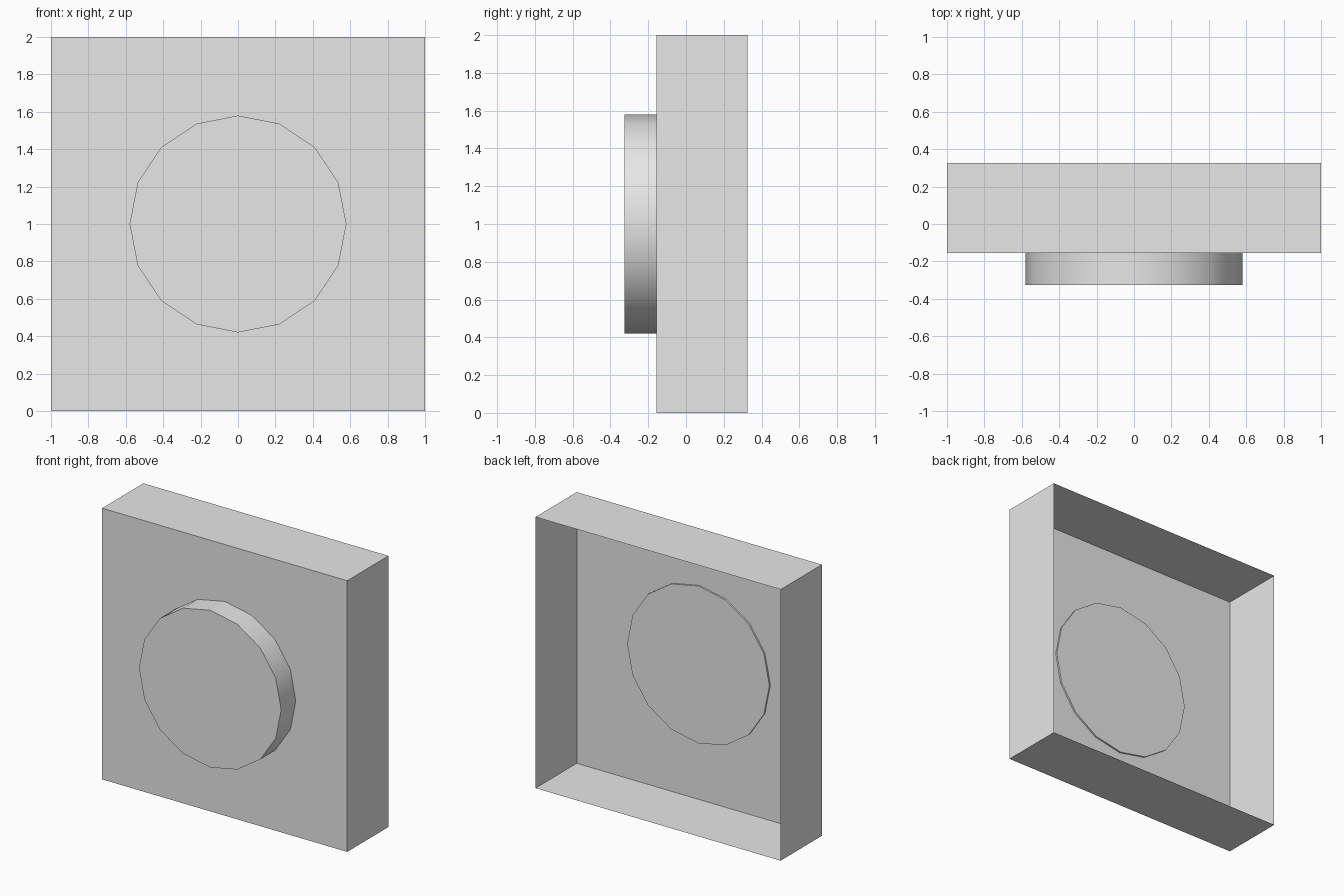
import bpy, bmesh, math
from mathutils import Matrix

cube = bpy.data.objects.get("Cube")
if cube:
    bpy.data.objects.remove(cube, do_unlink=True)

grey = bpy.data.materials.new("light grey")
grey.use_nodes = True
colour = (0.8, 0.8, 0.8, 1.0)
grey.diffuse_color = colour
grey.node_tree.nodes["Principled BSDF"].inputs["Base Color"].default_value = colour

FRONT, BACK, KNOB_FRONT = -0.155, 0.325, -0.325
RADIUS, SIDES = 0.58, 16


def add_object(name, bm):
    mesh = bpy.data.meshes.new(name)
    bm.to_mesh(mesh)
    bm.free()
    mesh.materials.append(grey)
    obj = bpy.data.objects.new(name, mesh)
    bpy.context.collection.objects.link(obj)
    return obj


# Square housing: a thin shell, open at the back
bm = bmesh.new()
bmesh.ops.create_cube(bm, size=1)
bmesh.ops.scale(bm, vec=(2, BACK - FRONT, 2), verts=bm.verts)
bmesh.ops.translate(bm, vec=(0, (FRONT + BACK) / 2, 1), verts=bm.verts)
bm.normal_update()
back = [f for f in bm.faces if f.normal.y > 0.9]
bmesh.ops.delete(bm, geom=back, context='FACES')
add_object("housing", bm)

# Round knob set into the front, its back cap just inside the housing
knob_back = FRONT + 0.012
bm = bmesh.new()
bmesh.ops.create_cone(bm, cap_ends=True, segments=SIDES, radius1=RADIUS,
                      radius2=RADIUS, depth=knob_back - KNOB_FRONT)
bmesh.ops.rotate(bm, matrix=Matrix.Rotation(math.pi / 2, 3, 'X'), verts=bm.verts)
bmesh.ops.translate(bm, vec=(0, (knob_back + KNOB_FRONT) / 2, 1), verts=bm.verts)
knob = add_object("knob", bm)

# Smooth rim with sharp cap edges
bpy.ops.object.select_all(action='DESELECT')
knob.select_set(True)
bpy.context.view_layer.objects.active = knob
bpy.ops.object.shade_smooth_by_angle(angle=math.radians(35))
